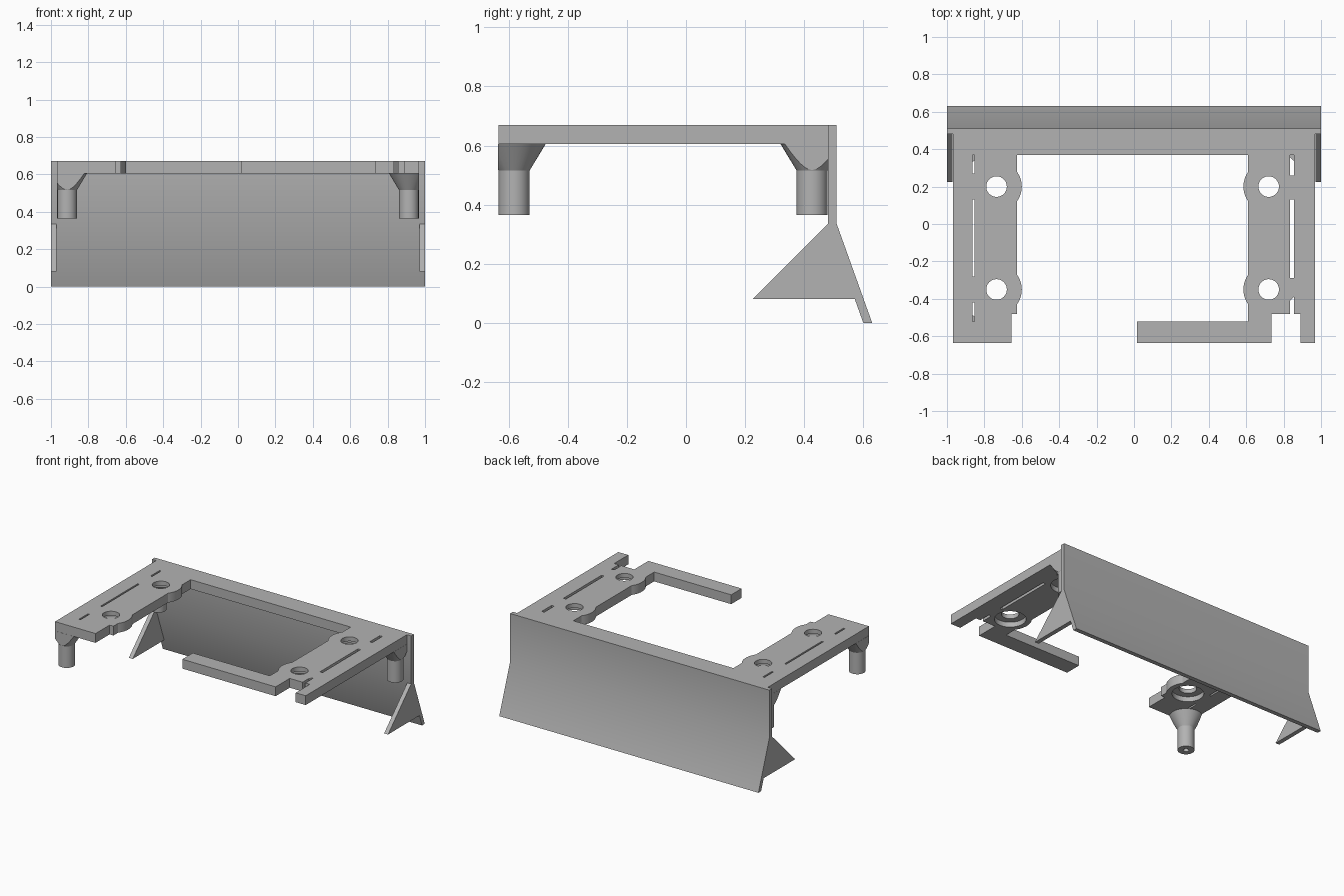
import bpy, bmesh, math
from mathutils import Vector, Matrix

cube = bpy.data.objects.get("Cube")
if cube:
    bpy.data.objects.remove(cube, do_unlink=True)

grey = bpy.data.materials.new("light_grey")
grey.use_nodes = True
COLOUR = (0.45, 0.45, 0.45, 1)
grey.diffuse_color = COLOUR
grey.node_tree.nodes["Principled BSDF"].inputs["Base Color"].default_value = COLOUR

TOP, UNDER = 0.67, 0.605      # frame plate
SIDE, FRONT, WALL = 0.967, -0.635, 0.48


def finish(name, bm, smooth=True):
    bmesh.ops.recalc_face_normals(bm, faces=bm.faces)
    mesh = bpy.data.meshes.new(name)
    bm.to_mesh(mesh)
    bm.free()
    obj = bpy.data.objects.new(name, mesh)
    bpy.context.collection.objects.link(obj)
    mesh.materials.append(grey)
    if smooth:
        bpy.ops.object.select_all(action='DESELECT')
        obj.select_set(True)
        bpy.context.view_layer.objects.active = obj
        bpy.ops.object.shade_smooth_by_angle(angle=math.radians(30))
    return obj


def extrude(name, points, depth, smooth=True):
    """Prism from a flat outline of 3D points."""
    bm = bmesh.new()
    face = bm.faces.new([bm.verts.new(p) for p in points])
    result = bmesh.ops.extrude_face_region(bm, geom=[face])
    verts = [v for v in result["geom"] if isinstance(v, bmesh.types.BMVert)]
    bmesh.ops.translate(bm, verts=verts, vec=depth)
    return finish(name, bm, smooth)


def bump(cx, cy, edge, up):
    """Arc of a screw boss bulging past the inner edge of an arm."""
    r = 0.135
    half = math.acos(abs(edge - cx) / r)
    mid = 0 if edge > cx else math.pi
    sign = 1 if (edge > cx) == up else -1
    angles = [mid + sign * half * (i / 6 - 1) for i in range(13)]
    return [(cx + r * math.cos(a), cy + r * math.sin(a)) for a in angles]


# Frame plate: back strip, two arms and a front bar
holes = [(x, y) for x in (-0.735, 0.72) for y in (-0.35, 0.2)]
outline = [(-SIDE, WALL), (-SIDE, FRONT), (-0.655, FRONT), (-0.655, -0.48), (-0.625, -0.48)]
outline += bump(*holes[0], -0.625, True) + bump(*holes[1], -0.625, True)
outline += [(-0.625, 0.37), (0.61, 0.37)]
outline += bump(*holes[3], 0.61, False) + bump(*holes[2], 0.61, False)
outline += [(0.61, -0.52), (0.015, -0.52), (0.015, FRONT), (0.735, FRONT), (0.735, -0.48),
            (0.835, -0.48), (0.835, -0.41), (0.855, -0.39), (0.855, -0.48),
            (0.89, -0.48), (0.89, FRONT), (SIDE, FRONT), (SIDE, WALL)]
plate = extrude("frame_plate", [(x, y, UNDER) for x, y in outline], (0, 0, TOP - UNDER), False)

# Cutters for screw holes, counterbores and slots
bm = bmesh.new()
for x, y in holes:
    bmesh.ops.create_cone(bm, cap_ends=True, segments=40, radius1=0.055, radius2=0.055,
                          depth=0.4, matrix=Matrix.Translation((x, y, TOP)))
for x, width, y0, y1 in [(-0.858, 0.012, 0.27, 0.37), (-0.858, 0.012, -0.28, 0.13),
                         (-0.858, 0.012, -0.52, -0.42), (0.845, 0.02, 0.26, 0.37),
                         (0.845, 0.02, -0.29, 0.13)]:
    size = Matrix.Diagonal((width, y1 - y0, 0.4, 1))
    bmesh.ops.create_cube(bm, size=1, matrix=Matrix.Translation((x, (y0 + y1) / 2, TOP)) @ size)
through = finish("hole_cutter", bm, False)
bm = bmesh.new()
for x, y in holes:
    bmesh.ops.create_cone(bm, cap_ends=True, segments=40, radius1=0.1, radius2=0.1,
                          depth=0.1, matrix=Matrix.Translation((x, y, 0.59)))
counterbore = finish("counterbore_cutter", bm, False)
for cutter in (through, counterbore):
    mod = plate.modifiers.new(cutter.name, 'BOOLEAN')
    mod.operation = 'DIFFERENCE'
    mod.solver = 'EXACT'
    mod.object = cutter
    bpy.context.view_layer.objects.active = plate
    bpy.ops.object.modifier_apply(modifier=mod.name)
    bpy.data.objects.remove(cutter, do_unlink=True)
bpy.ops.object.select_all(action='DESELECT')
plate.select_set(True)
bpy.ops.object.shade_smooth_by_angle(angle=math.radians(30))

# Back panel with a flared lower skirt
panel = [(WALL, TOP), (0.51, TOP), (0.51, 0.335), (0.63, 0), (0.6, 0), (WALL, 0.335)]
extrude("back_panel", [(-1, y, z) for y, z in panel], (2, 0, 0))

# Triangular side fins
fin = [(0.225, 0.08), (0.575, 0.08), (0.485, 0.335), (WALL, 0.335)]
for name, x in (("right_fin", -1), ("left_fin", 0.97)):
    extrude(name, [(x, y, z) for y, z in fin], (0.03, 0, 0), False)


# Standoff posts with flared tops, trimmed flush with the plate edges
def post(name, cx, cy, y_trim):
    r = 0.0525
    profile = [(0, 0.5), (0.018, 0.5), (0.018, 0.365), (r, 0.365), (r, 0.515),
               (0.107, UNDER), (0, UNDER)]
    bm = bmesh.new()
    verts = [bm.verts.new((cx + p, cy, z)) for p, z in profile]
    edges = [bm.edges.new(pair) for pair in zip(verts, verts[1:])]
    bmesh.ops.spin(bm, geom=verts + edges, cent=(cx, cy, 0), axis=(0, 0, 1),
                   angle=math.tau, steps=40)
    bmesh.ops.remove_doubles(bm, verts=bm.verts, dist=0.0001)
    trims = [(Vector((math.copysign(SIDE + 0.001, cx), 0, 0)), Vector((math.copysign(1, cx), 0, 0))),
             (Vector((0, y_trim, 0)), Vector((0, math.copysign(1, y_trim), 0)))]
    for point, normal in trims:
        bmesh.ops.bisect_plane(bm, geom=bm.verts[:] + bm.edges[:] + bm.faces[:],
                               plane_co=point, plane_no=normal, clear_outer=True)
        bmesh.ops.holes_fill(bm, edges=[e for e in bm.edges if e.is_boundary], sides=0)
    finish(name, bm)


post("front_right_post", -0.914, -0.582, FRONT - 0.001)
post("back_right_post", -0.914, 0.427, WALL + 0.001)
post("back_left_post", 0.914, 0.427, WALL + 0.001)
